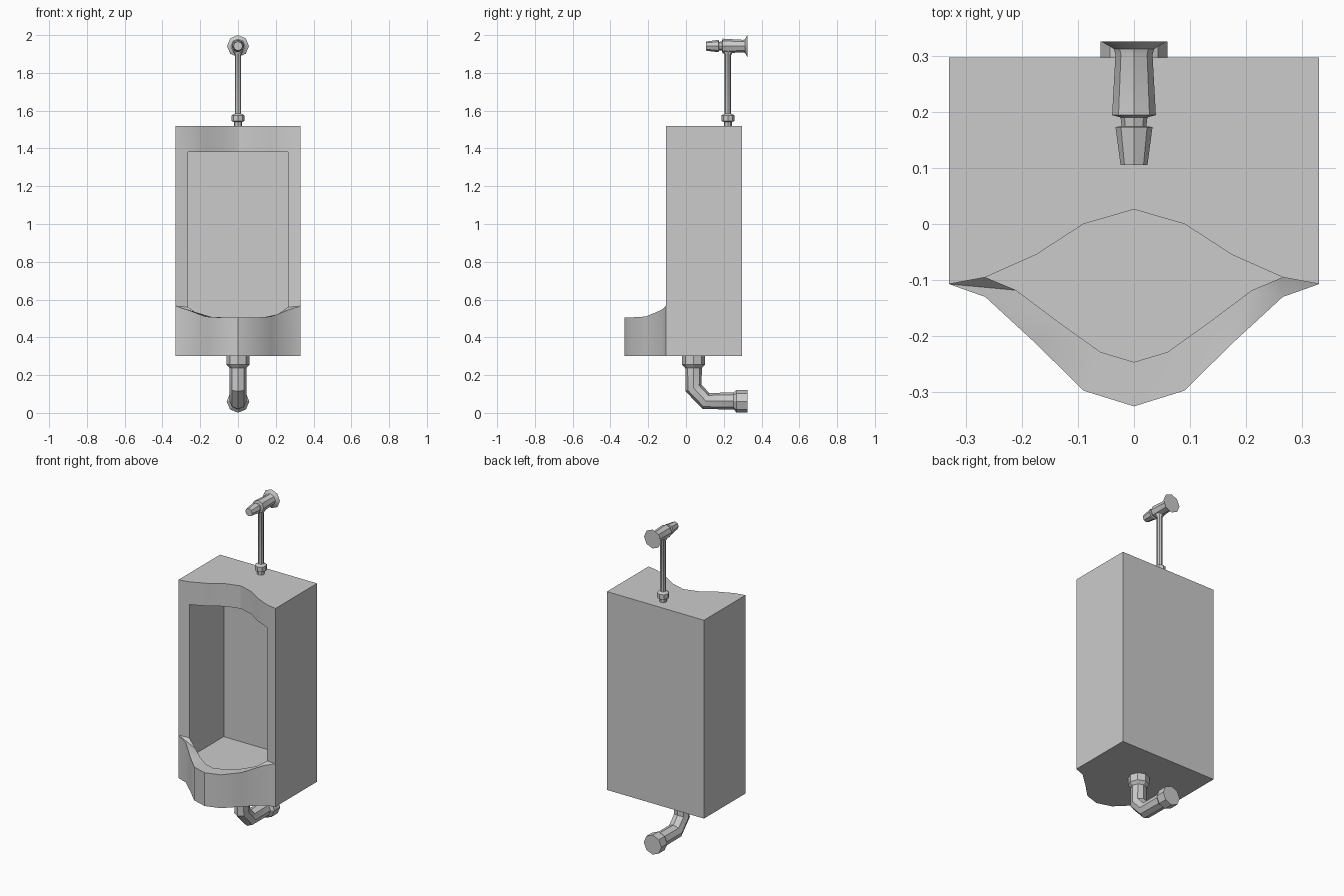
import bpy, bmesh, math
from mathutils import Vector

if "Cube" in bpy.data.objects:
    bpy.data.objects.remove(bpy.data.objects["Cube"])

grey = bpy.data.materials.new("light_grey")
grey.diffuse_color = (0.6, 0.6, 0.6, 1)
grey.use_nodes = True
grey.node_tree.nodes["Principled BSDF"].inputs["Base Color"].default_value = grey.diffuse_color


def finish(bm, name):
    bmesh.ops.remove_doubles(bm, verts=bm.verts, dist=1e-5)
    bmesh.ops.recalc_face_normals(bm, faces=bm.faces)
    me = bpy.data.meshes.new(name)
    bm.to_mesh(me)
    bm.free()
    me.materials.append(grey)
    ob = bpy.data.objects.new(name, me)
    bpy.context.collection.objects.link(ob)
    bpy.ops.object.select_all(action='DESELECT')
    ob.select_set(True)
    bpy.context.view_layer.objects.active = ob
    bpy.ops.object.shade_smooth_by_angle(angle=math.radians(30))
    return ob


def mirrored(half):
    """Left half ending on x = 0, continued to the right half."""
    return half + [(-p[0],) + tuple(p[1:]) for p in reversed(half[:-1])]


# ---- basin: hollow box with wavy front and projecting lip ----
BOT, FLOOR, HEAD, TOP = 0.30, 0.44, 1.38, 1.52
W, IW, BACK, IBACK = 0.33, 0.265, 0.297, 0.24
wave = mirrored([(-W, -0.107), (-IW, -0.095), (-0.175, -0.055), (-0.09, 0.0), (0, 0.026)])
outer = mirrored([(-W, -0.107, 0.565), (-IW, -0.13, 0.545), (-0.175, -0.213, 0.51),
                  (-0.09, -0.297, 0.505), (0, -0.325, 0.505)])
inner = mirrored([(-IW, -0.095, 0.56), (-0.21, -0.118, 0.522), (-0.13, -0.178, 0.505),
                  (-0.06, -0.228, 0.505), (0, -0.246, 0.505)])
bm = bmesh.new()


def face(*pts):
    bm.faces.new([bm.verts.new(p) for p in pts])


def at(pts, z):
    return [(p[0], p[1], z) for p in pts]


outer_back = [(W, BACK), (-W, BACK)]
inner_back = [(IW, IBACK), (-IW, IBACK)]
face(*at(wave + outer_back, TOP))
face(*at(outer + outer_back, BOT))
face(*at(wave[1:-1] + inner_back, HEAD))
face(*at(inner + inner_back, FLOOR))
face(*at(outer_back, BOT), *reversed(at(outer_back, TOP)))
face(*at(inner_back, FLOOR), *reversed(at(inner_back, HEAD)))
for s in (-1, 1):
    # outer side, inner side, front jamb
    face((s*W, -0.107, BOT), (s*W, BACK, BOT), (s*W, BACK, TOP), (s*W, -0.107, TOP), (s*W, -0.107, 0.565))
    face((s*IW, -0.095, FLOOR), (s*IW, IBACK, FLOOR), (s*IW, IBACK, HEAD),
         (s*IW, -0.095, HEAD), (s*IW, -0.095, 0.56))
    face((s*W, -0.107, 0.565), (s*W, -0.107, TOP), (s*IW, -0.095, TOP),
         (s*IW, -0.095, HEAD), (s*IW, -0.095, 0.56))
# lintel over the opening
for a, b in zip(wave[1:-2], wave[2:-1]):
    face((*a, HEAD), (*b, HEAD), (*b, TOP), (*a, TOP))
# lip: outside, rim and inside
for i in range(len(outer) - 1):
    a, b, c, d = outer[i], outer[i+1], inner[i+1], inner[i]
    face((*a[:2], BOT), (*b[:2], BOT), b, a)
    face(a, b, c)
    face(a, c, d)
    face(d, c, (*c[:2], FLOOR), (*d[:2], FLOOR))
finish(bm, "basin")


def pipe(name, rings, sides=8):
    """Loft rings (y, z, radius, heading); heading in degrees, 0 = +y, 90 = +z."""
    bm = bmesh.new()
    loops = []
    for y, z, r, h in rings:
        h = math.radians(h)
        v = Vector((0, -math.sin(h), math.cos(h)))
        loops.append([bm.verts.new(Vector((0, y, z)) + r*(math.cos(t)*Vector((1, 0, 0)) + math.sin(t)*v))
                      for t in (2*math.pi*k/sides for k in range(sides))])
    for a, b in zip(loops, loops[1:]):
        for k in range(sides):
            n = (k + 1) % sides
            bm.faces.new((a[k], a[n], b[n], b[k]))
    bm.faces.new(loops[0])
    bm.faces.new(loops[-1])
    return finish(bm, name)


# ---- drain pipe with collars and elbow ----
pipe("drain_pipe", [(0.04, 0.305, 0.06, -90), (0.04, 0.255, 0.06, -90), (0.04, 0.237, 0.044, -90),
                    (0.04, 0.132, 0.046, -67.5), (0.105, 0.063, 0.046, -22.5), (0.252, 0.063, 0.045, 0),
                    (0.268, 0.061, 0.06, 0), (0.325, 0.061, 0.06, 0)])

# ---- supply pipe with nut ----
VY = 0.222
pipe("supply_pipe", [(VY, z, r, 90) for z, r in
     [(1.51, 0.021), (1.54, 0.021), (1.545, 0.034), (1.575, 0.034), (1.585, 0.017),
      (1.895, 0.017), (1.91, 0.026), (1.93, 0.026)]])

# ---- flush valve: knob, neck, body and wall flange ----
pipe("flush_valve", [(y, 1.942, r, 0) for y, r in
     [(0.105, 0.024), (0.173, 0.033), (0.174, 0.022), (0.19, 0.024), (0.194, 0.039),
      (0.302, 0.033), (0.312, 0.036), (0.325, 0.058)]])
